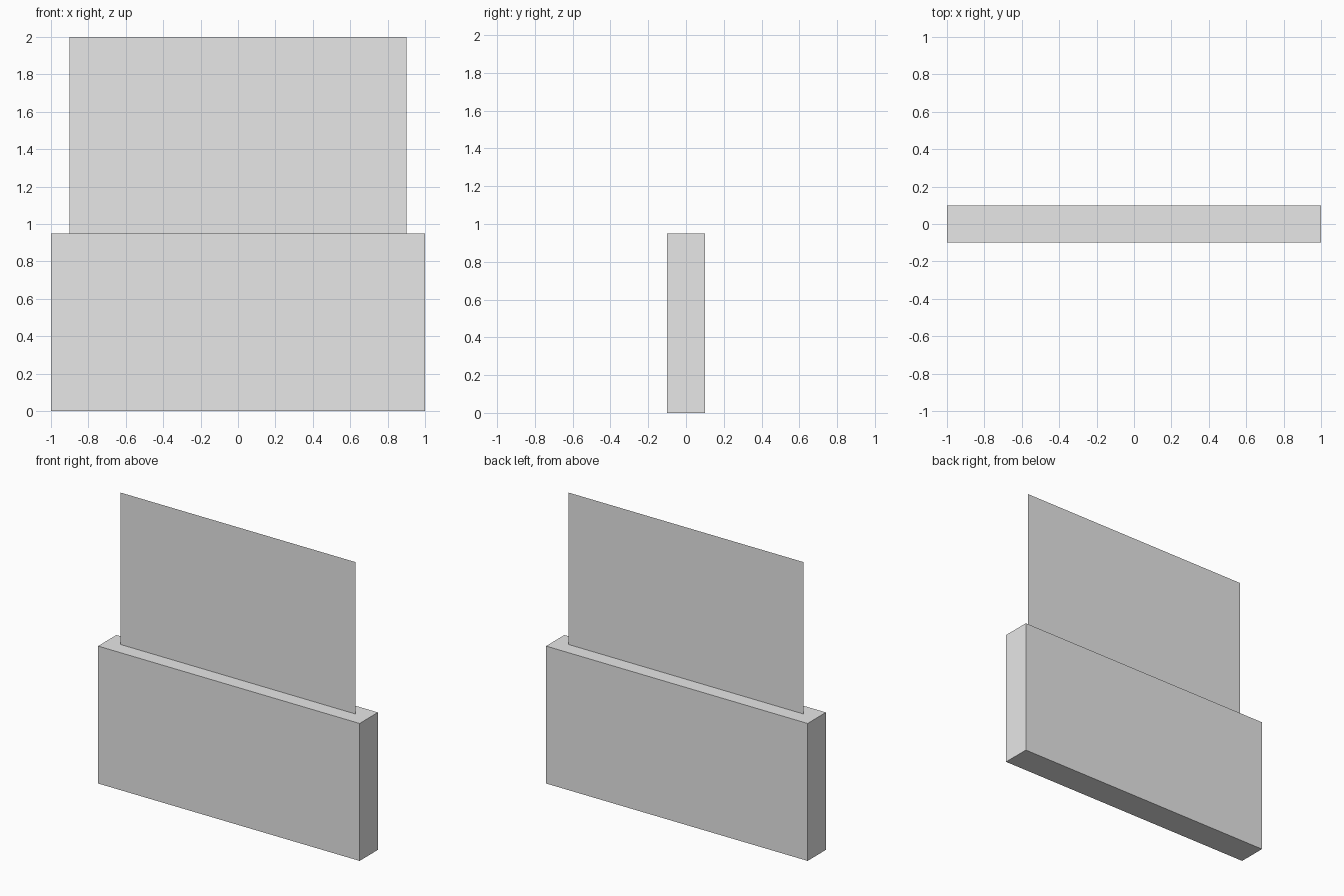
import bpy

if "Cube" in bpy.data.objects:
    bpy.data.objects.remove(bpy.data.objects["Cube"])

grey = bpy.data.materials.new("plain_grey")
grey.diffuse_color = (0.8, 0.8, 0.8, 1.0)
grey.use_nodes = True
grey.node_tree.nodes["Principled BSDF"].inputs["Base Color"].default_value = grey.diffuse_color


def finish(name):
    obj = bpy.context.object
    obj.name = name
    obj.data.materials.append(grey)
    return obj


# Solid lower block
bpy.ops.mesh.primitive_cube_add(size=1, location=(0, 0, 0.475))
base = finish("base_block")
base.scale = (2.0, 0.2, 0.95)

# Thin upright sheet standing on the block, without thickness
bpy.ops.mesh.primitive_plane_add(size=1, location=(0, 0, 1.475),
                                 rotation=(1.5707963, 0, 0))
panel = finish("upper_panel")
panel.scale = (1.8, 1.05, 1.0)
